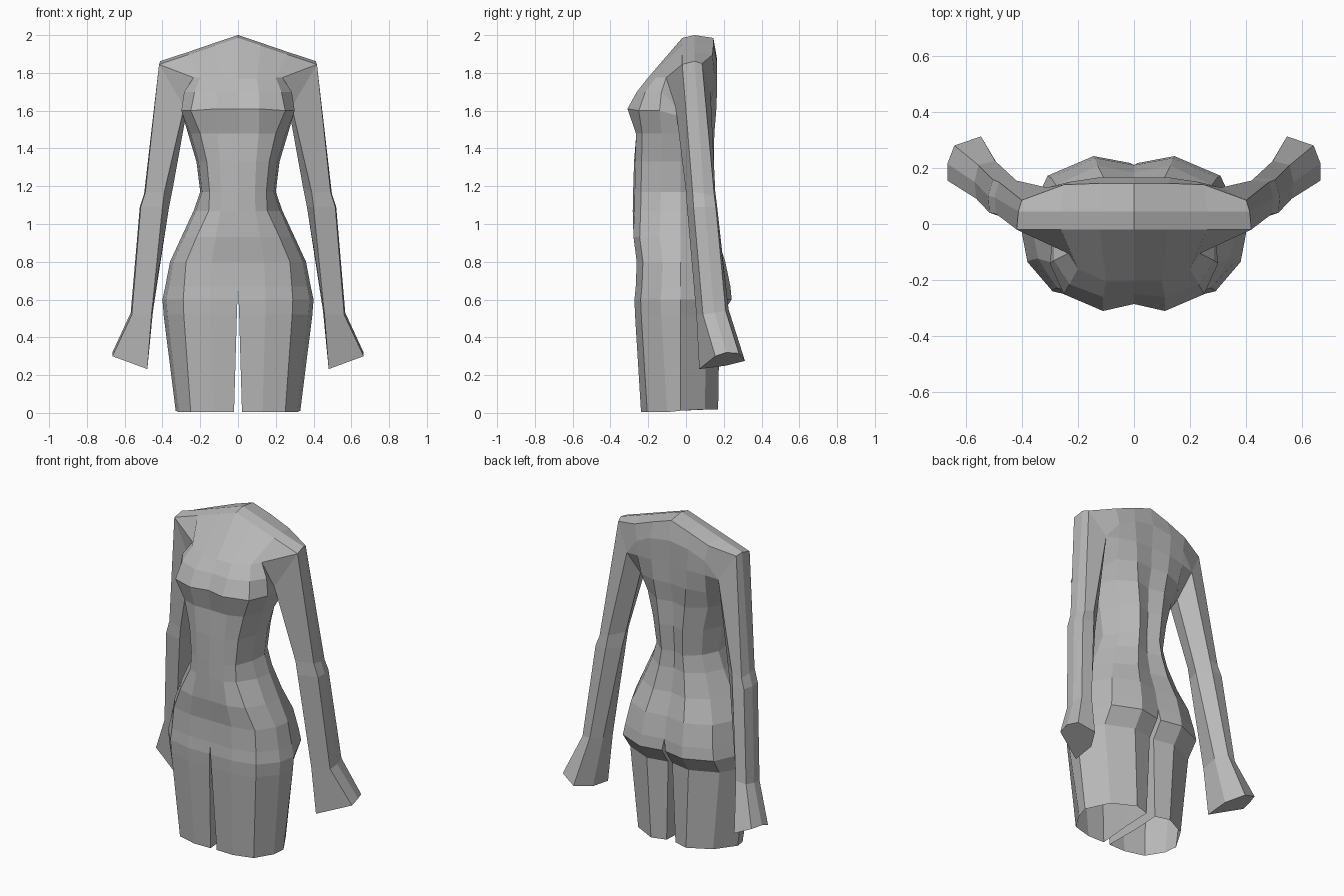
import bpy, bmesh

mat = bpy.data.materials.new("plain grey")
mat.diffuse_color = (0.48, 0.48, 0.48, 1)


def build(name, lofts, caps=()):
    """Skin each list of point rows, weld, and mirror across x."""
    bm = bmesh.new()
    for rows, closed in lofts:
        grid = [[bm.verts.new(p) for p in r] for r in rows]
        for a, b in zip(grid, grid[1:]):
            n = len(a)
            for i in range(n if closed else n - 1):
                j = (i + 1) % n
                bm.faces.new((a[i], a[j], b[j], b[i]))
    for cap in caps:
        bm.faces.new([bm.verts.new(p) for p in cap])
    bmesh.ops.remove_doubles(bm, verts=bm.verts, dist=0.0005)
    bmesh.ops.recalc_face_normals(bm, faces=bm.faces)
    me = bpy.data.meshes.new(name)
    bm.to_mesh(me)
    bm.free()
    me.materials.append(mat)
    ob = bpy.data.objects.new(name, me)
    bpy.context.collection.objects.link(ob)
    m = ob.modifiers.new("mirror", 'MIRROR')
    m.merge_threshold = 0.001
    return ob


# Armhole loop shared by torso and sleeve
A, B, C = (.418, -.02, 1.845), (.412, .045, 1.862), (.40, .085, 1.85)
D, E, F = (.31, .13, 1.70), (.28, .04, 1.55), (.285, -.055, 1.62)


def ring(z, w, f2x, yf, yb, x0=0.0, zb=None, dent=.004, xb=None):
    """Half cross-section from front centre round to back centre."""
    zb = z if zb is None else zb
    xb = x0 if xb is None else xb
    return [(x0, yf + dent, z), (.4 * f2x + .03, yf + .002, z), (f2x, yf + .035, z),
            (.95 * w, yf + .14, z), (w, -.03, (z + zb) / 2),
            (.77 * w, yb - .07, zb), (.36 * w, yb, zb), (xb, yb - .025, zb)]


# Bust, shoulders and upper back
front = [
    [(0, -.02, 1.985), (.12, -.02, 1.945), (.26, -.02, 1.898), A, A],
    [(0, -.205, 1.77), (.10, -.205, 1.77), (.20, -.16, 1.775), (.235, -.105, 1.775), F],
    [(0, -.25, 1.70), (.11, -.26, 1.70), (.23, -.215, 1.70), (.285, -.13, 1.70), F],
    [(0, -.285, 1.61), (.11, -.31, 1.61), (.25, -.25, 1.60), (.30, -.14, 1.60), E],
]
yoke = [
    [(0, -.02, 1.985), (.12, -.02, 1.945), (.26, -.02, 1.898), A],
    [(0, .045, 2.0), (.12, .045, 1.96), (.26, .045, 1.912), B],
    [(0, .145, 1.985), (.12, .145, 1.945), (.25, .14, 1.895), C],
    [(0, .165, 1.87), (.13, .165, 1.85), (.23, .15, 1.80), D],
    [(0, .155, 1.73), (.12, .165, 1.72), (.23, .145, 1.71), D],
    [(0, .15, 1.60), (.11, .16, 1.60), (.22, .12, 1.59), E],
]
bust_row = front[-1] + yoke[-1][2::-1]

# Waist and hips
waist = [bust_row,
         ring(1.48, .265, .20, -.267, .15),
         ring(1.33, .22, .165, -.27, .147, dent=-.005),
         ring(1.17, .20, .15, -.273, .135, dent=-.007),
         ring(1.07, .235, .155, -.275, .14, dent=-.007),
         ring(.93, .30, .22, -.28, .165),
         ring(.80, .36, .275, -.263, .208)]

# Trouser legs, parting at the crotch
crotch = ring(.67, .385, .285, -.268, .235)
legs = [ring(.60, .40, .29, -.275, .242, .003, xb=.012),
        ring(.52, .393, .287, -.272, .178, .006, .505, xb=.014),
        ring(.004, .33, .25, -.24, .17, .021, .019, xb=.03)]
inner = []
for r in [crotch] + legs:
    f, b = r[0], r[-1]
    mid = (f[0] * 1.5, -.03, (f[2] + b[2]) / 2)
    inner.append([f, mid, b])

build("body_suit", [(front, False), (yoke, False),
                    (waist + [crotch] + legs, False), (inner, False)])

# Flared sleeves
sleeve = [
    [A, B, C, D, E, F],
    [(.490, .035, 1.17), (.497, .095, 1.16), (.482, .15, 1.15),
     (.42, .155, 1.17), (.345, .09, 1.19), (.39, .0, 1.17)],
    [(.515, .04, 1.09), (.52, .10, 1.09), (.503, .158, 1.09),
     (.43, .165, 1.09), (.365, .10, 1.09), (.40, .005, 1.09)],
    [(.562, .09, .52), (.568, .15, .53), (.555, .21, .54),
     (.495, .225, .55), (.45, .16, .54), (.458, .055, .52)],
    [(.665, .155, .30), (.665, .215, .32), (.64, .28, .315),
     (.545, .312, .275), (.485, .21, .25), (.48, .07, .232)],
]
build("sleeves", [(sleeve, True)], caps=[sleeve[-1]])
